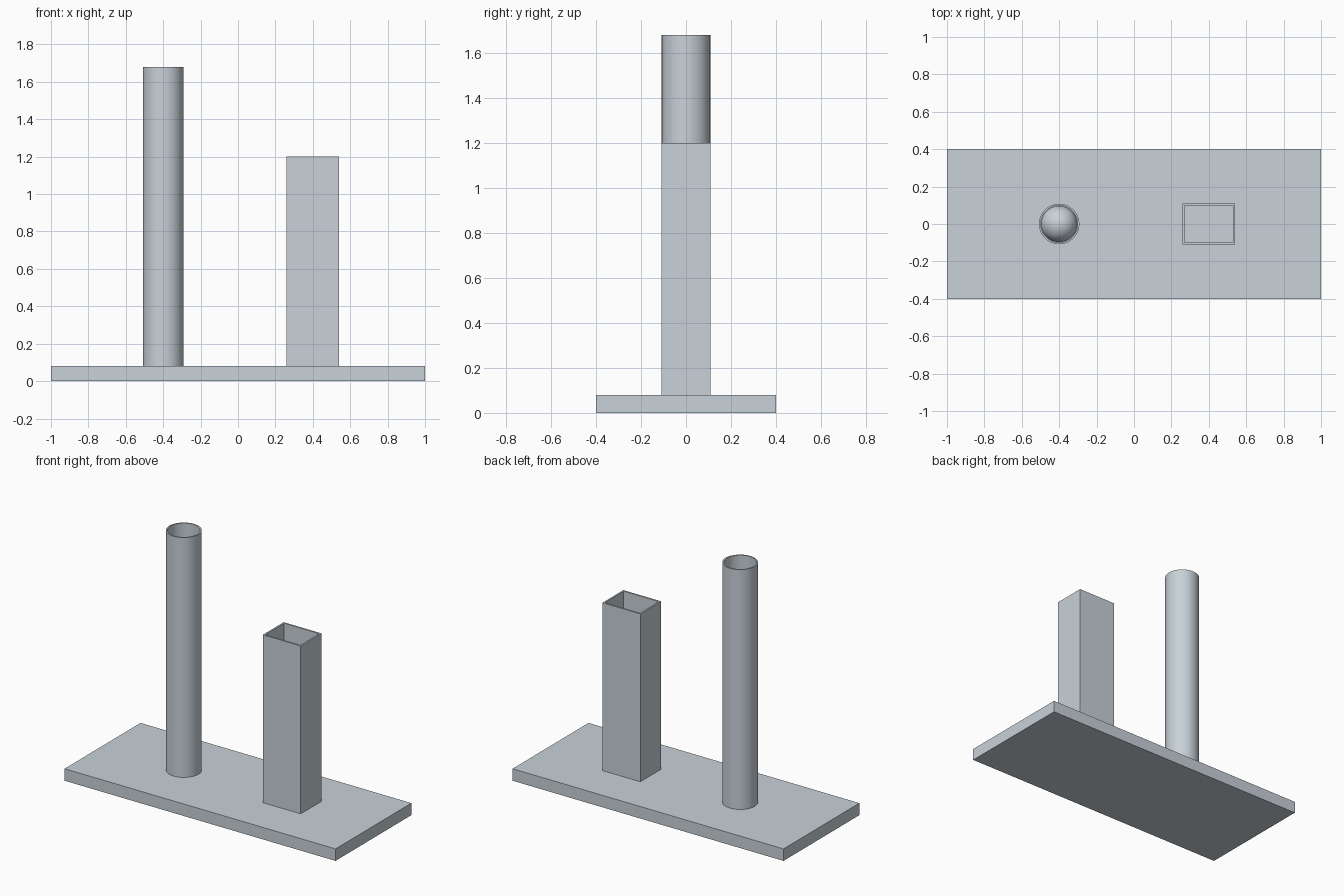
import bpy, bmesh, math

if "Cube" in bpy.data.objects:
    bpy.data.objects.remove(bpy.data.objects["Cube"])

grey = bpy.data.materials.new("blue_grey")
grey.diffuse_color = (0.58, 0.64, 0.69, 1)
grey.use_nodes = True
grey.node_tree.nodes["Principled BSDF"].inputs["Base Color"].default_value = grey.diffuse_color


def finish(obj, name):
    obj.name = name
    obj.data.materials.clear()
    obj.data.materials.append(grey)
    return obj


def block(name, lo, hi):
    bpy.ops.mesh.primitive_cube_add(size=1)
    obj = bpy.context.object
    for v in obj.data.vertices:
        v.co = [(lo[i] + hi[i]) / 2 + v.co[i] * (hi[i] - lo[i]) for i in range(3)]
    return finish(obj, name)


def hollow(name, outer, inner, z0, z1):
    """Open-ended tube between two matching outlines."""
    bm = bmesh.new()
    loops = [[bm.verts.new((x, y, z)) for x, y in pts]
             for pts, z in ((outer, z0), (outer, z1), (inner, z1), (inner, z0))]
    n = len(outer)
    for k in range(4):
        a, b = loops[k], loops[(k + 1) % 4]
        for i in range(n):
            j = (i + 1) % n
            bm.faces.new((a[i], a[j], b[j], b[i]))
    bmesh.ops.recalc_face_normals(bm, faces=bm.faces)
    mesh = bpy.data.meshes.new(name)
    bm.to_mesh(mesh)
    bm.free()
    obj = bpy.data.objects.new(name, mesh)
    bpy.context.collection.objects.link(obj)
    return finish(obj, name)


def smooth(obj):
    bpy.ops.object.select_all(action='DESELECT')
    obj.select_set(True)
    bpy.context.view_layer.objects.active = obj
    bpy.ops.object.shade_smooth_by_angle(angle=math.radians(35))


def circle(cx, r, n=64):
    return [(cx + r * math.cos(2 * math.pi * i / n), r * math.sin(2 * math.pi * i / n))
            for i in range(n)]


def rect(x0, x1, h):
    return [(x0, -h), (x1, -h), (x1, h), (x0, h)]


# Base slab
block("base_plate", (-1, -0.4, 0), (1, 0.4, 0.08))

# Tall round tube with a ball resting at its foot
smooth(hollow("round_tube", circle(-0.4, 0.108), circle(-0.4, 0.099), 0.08, 1.68))
bpy.ops.mesh.primitive_uv_sphere_add(segments=48, ring_count=24, radius=0.097,
                                     location=(-0.4, 0, 0.177))
smooth(finish(bpy.context.object, "ball"))

# Shorter rectangular tube, closed on the right by a thin side panel
hollow("square_tube", rect(0.26, 0.533, 0.11), rect(0.271, 0.529, 0.099), 0.08, 1.2)
block("side_panel", (0.533, -0.11, 0.08), (0.54, 0.11, 1.2))
